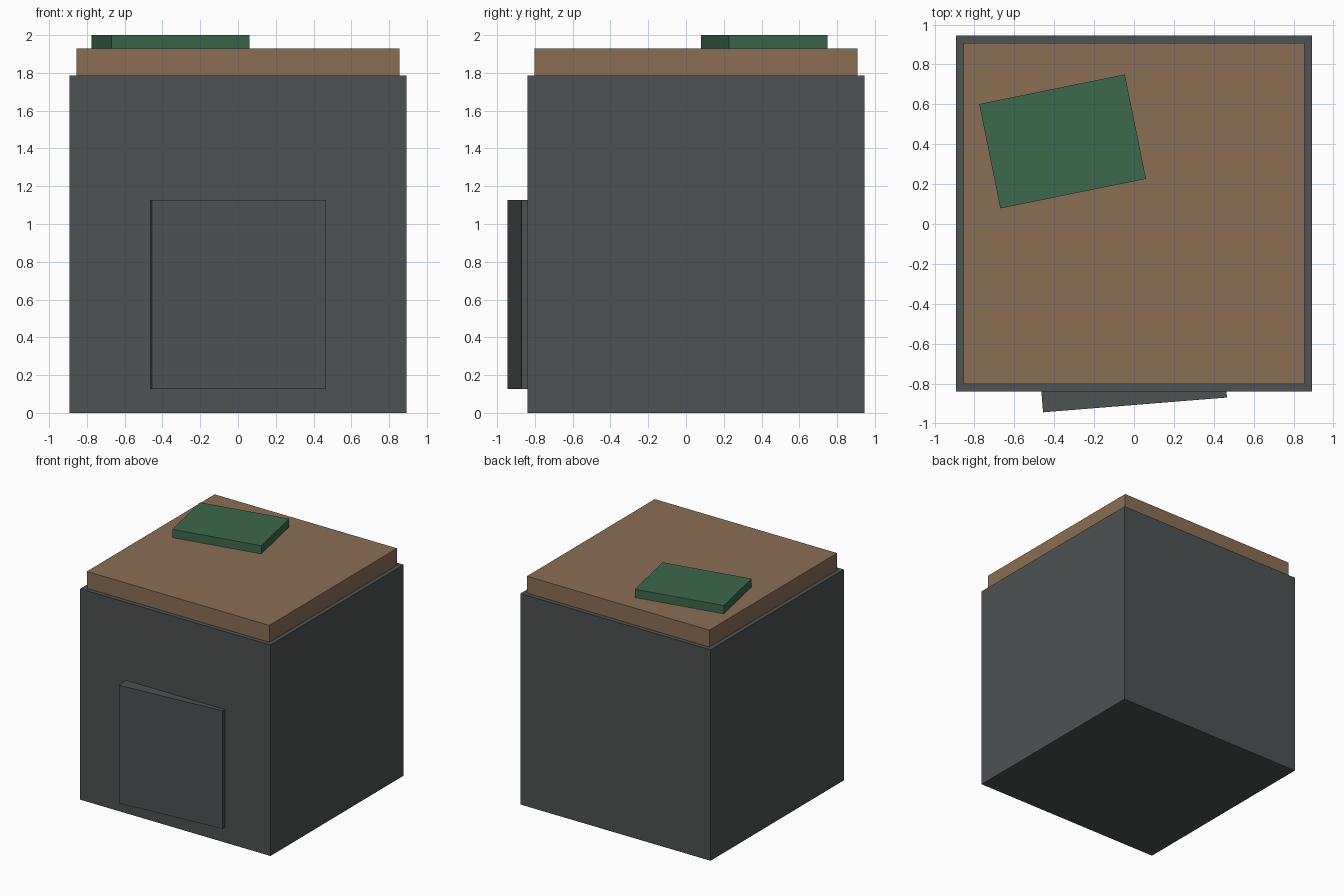
import bpy, bmesh, math
from mathutils import Matrix

if "Cube" in bpy.data.objects:
    bpy.data.objects.remove(bpy.data.objects["Cube"])


def material(name, rgb):
    m = bpy.data.materials.new(name)
    m.diffuse_color = (*rgb, 1)
    m.use_nodes = True
    m.node_tree.nodes["Principled BSDF"].inputs["Base Color"].default_value = m.diffuse_color
    return m


def box(name, size, centre, mat, turn=0):
    """Flat-faced box of a given size, turned about z by some degrees."""
    bm = bmesh.new()
    bmesh.ops.create_cube(bm, size=1, matrix=Matrix.Diagonal((*size, 1)))
    mesh = bpy.data.meshes.new(name)
    bm.to_mesh(mesh)
    bm.free()
    mesh.materials.append(mat)
    obj = bpy.data.objects.new(name, mesh)
    obj.location = centre
    obj.rotation_euler.z = math.radians(turn)
    bpy.context.collection.objects.link(obj)
    return obj


dark = material("dark_grey", (0.076, 0.084, 0.084))
wood = material("wood", (0.26, 0.156, 0.087))
green = material("green", (0.045, 0.138, 0.07))

# Main cabinet body and slightly inset wooden top
box("body", (1.784, 1.784, 1.787), (0, 0.053, 0.8935), dark)
box("top_slab", (1.71, 1.71, 0.143), (0, 0.053, 1.8585), wood)

# Flat book-like block lying askew on the top
box("green_block", (0.745, 0.534, 0.07), (-0.358, 0.414, 1.965), green, 11.46)

# Front door panel, slightly ajar, its back sunk in the body
turn, thick = 4.6, 0.13
a = math.radians(turn)
box("door_panel", (0.925, thick, 1.0),
    (0.005 - math.sin(a) * thick / 2, -0.907 + math.cos(a) * thick / 2, 0.627),
    dark, turn)
